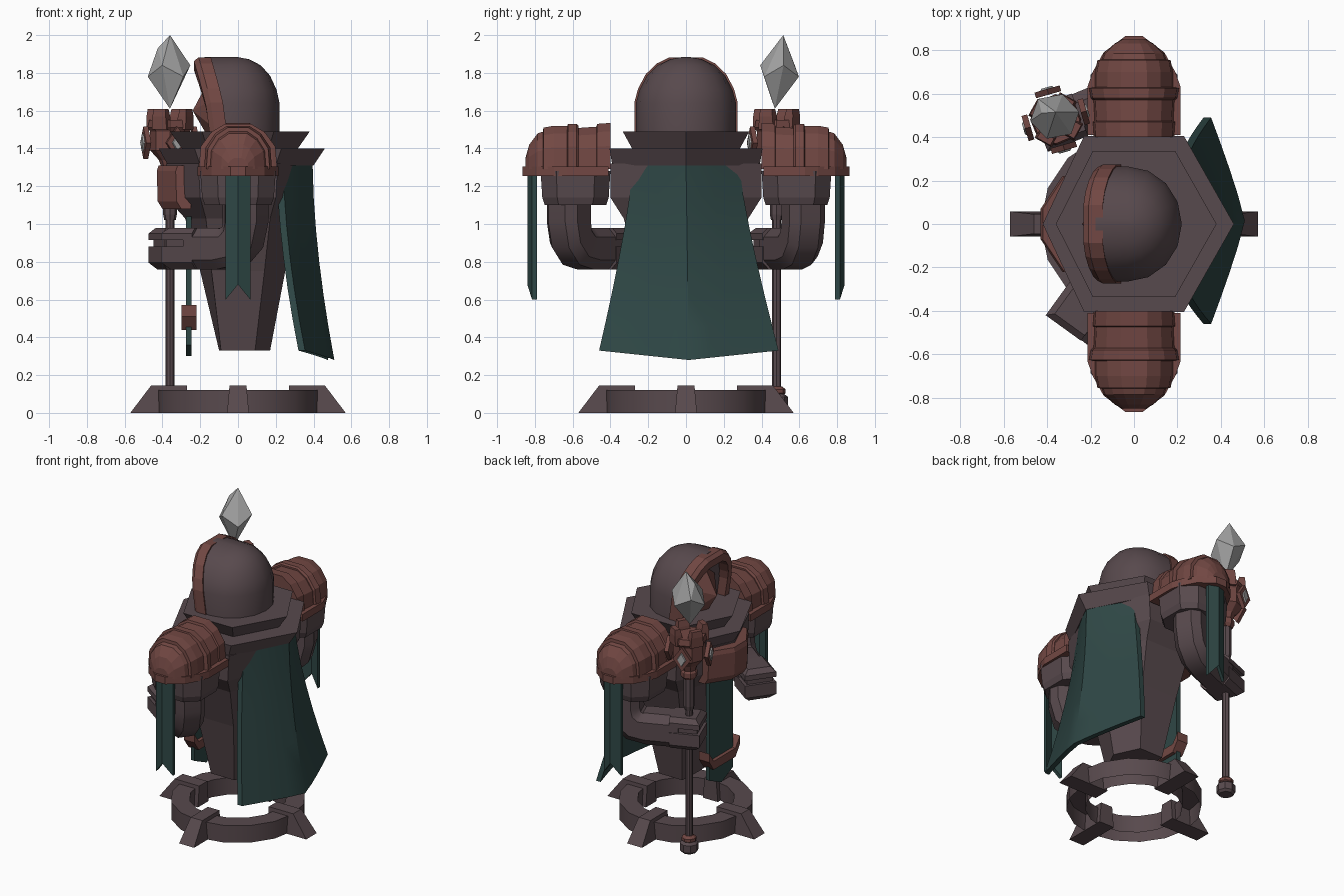
import bpy, bmesh, math
from mathutils import Vector, Matrix

if "Cube" in bpy.data.objects:
    bpy.data.objects.remove(bpy.data.objects["Cube"])


def material(name, col):
    m = bpy.data.materials.new(name)
    m.diffuse_color = (*col, 1)
    m.use_nodes = True
    m.node_tree.nodes["Principled BSDF"].inputs["Base Color"].default_value = m.diffuse_color
    return m


STONE = material("dark stone", (0.097, 0.067, 0.074))
RED = material("red brown armour", (0.168, 0.064, 0.056))
TEAL = material("dark teal cloth", (0.028, 0.063, 0.060))
GREY = material("grey crystal", (0.37, 0.37, 0.37))


def finish(name, bm, mat, smooth=None):
    bmesh.ops.recalc_face_normals(bm, faces=bm.faces)
    me = bpy.data.meshes.new(name)
    bm.to_mesh(me)
    bm.free()
    me.materials.append(mat)
    ob = bpy.data.objects.new(name, me)
    bpy.context.collection.objects.link(ob)
    if smooth:
        bpy.ops.object.select_all(action='DESELECT')
        ob.select_set(True)
        bpy.context.view_layer.objects.active = ob
        bpy.ops.object.shade_smooth_by_angle(angle=math.radians(smooth))
    return ob


def loft(name, rings, mat, loop=False, smooth=None, skip=()):
    """Skin closed cross-sections; loop joins the last to the first, skip leaves sides open."""
    bm = bmesh.new()
    vs = [[bm.verts.new(p) for p in r] for r in rings]
    n = len(rings[0])
    pairs = list(zip(vs, vs[1:])) + ([(vs[-1], vs[0])] if loop else [])
    for a, b in pairs:
        for i in range(n):
            if i not in skip:
                bm.faces.new((a[i], a[(i + 1) % n], b[(i + 1) % n], b[i]))
    if not loop:
        bm.faces.new(vs[0])
        bm.faces.new(vs[-1])
    return finish(name, bm, mat, smooth)


def hull(name, pts, mat):
    bm = bmesh.new()
    for p in pts:
        bm.verts.new(p)
    bmesh.ops.convex_hull(bm, input=bm.verts)
    return finish(name, bm, mat)


def lathe(name, x, y, prof, mat, n=8):
    return loft(name, [[(x + r * math.cos(2 * math.pi * i / n), y + r * math.sin(2 * math.pi * i / n), z)
                        for i in range(n)] for r, z in prof], mat)


# Base ring, open underneath, with four wedge feet
prof = [(0.31, 0), (0.43, 0), (0.43, 0.12), (0.31, 0.12)]
loft("base_ring", [[(r * math.cos(a), r * math.sin(a), z) for r, z in prof]
                   for a in (2 * math.pi * i / 16 for i in range(16))], STONE, loop=True, smooth=30, skip=(0,))
for k in range(4):
    rot = Matrix.Rotation(k * math.pi / 2, 3, 'Z')
    foot = [(0.27, 0), (0.57, 0), (0.46, 0.145), (0.27, 0.145)]
    loft("base_foot", [[rot @ Vector((r, s * (0.058 if z == 0 else 0.045), z)) for r, z in foot]
                       for s in (-1, 1)], STONE)


# Hexagonal robe and collar tiers
def hexa(back, front, side, half, z):
    return [(back, 0, z), (side, half, z), (-side, half, z),
            (-front, 0, z), (-side, -half, z), (side, -half, z)]


loft("robe", [hexa(0.17, 0.10, 0.09, 0.17, 0.33), hexa(0.25, 0.20, 0.14, 0.25, 0.75),
              hexa(0.29, 0.28, 0.17, 0.33, 1.03), hexa(0.34, 0.38, 0.20, 0.40, 1.14),
              hexa(0.37, 0.38, 0.21, 0.40, 1.32)], STONE)
loft("lower_collar", [hexa(0.40, 0.37, 0.20, 0.39, 1.31), hexa(0.46, 0.42, 0.23, 0.405, 1.40)], STONE)
loft("upper_collar", [hexa(0.31, 0.29, 0.16, 0.28, 1.39), hexa(0.38, 0.36, 0.19, 0.335, 1.49)], STONE)

# Chest plate
loft("chest_plate", [[(x, -0.07, z), (x, 0.07, z), (x + 0.1, 0.22, z), (-0.25, 0.22, z),
                      (-0.25, -0.22, z), (x + 0.1, -0.22, z)]
                     for z, x in ((1.08, -0.40), (1.12, -0.425), (1.28, -0.43), (1.31, -0.42))], RED)

# Hood: round at the back, straight towards the opening
dome = [(1.0, 1.46), (1.0, 1.64), (0.93, 1.71), (0.78, 1.785), (0.57, 1.84), (0.32, 1.872), (0.06, 1.885)]


def open_x(z):
    return -0.085 - max(0, z - 1.5) ** 1.3 * 0.32


rings = []
for f, z in dome:
    arc = [(-0.03 + 0.25 * f ** 0.9 * math.cos(a), 0.265 * f * math.sin(a), z)
           for a in (math.pi * (i / 8 - 0.5) for i in range(9))]
    rings.append(arc + [(open_x(z), 0.265 * f, z), (open_x(z), -0.265 * f, z)])
loft("hood", rings, STONE, smooth=40)
arch = [(0.265 * f, z) for f, z in dome[:-1]]
arch = [(-y, z) for y, z in arch] + arch[::-1]
rim = []
for y, z in arch:
    x, zi, zo = open_x(z), 1.46 + (z - 1.46) * 0.86, 1.46 + (z - 1.46) * 1.025
    rim.append([(x - 0.06, y * 0.98, zo - 0.02), (x - 0.035, y * 1.03, zo), (x + 0.03, y * 1.03, zo),
                (x + 0.03, y * 0.82, zi), (x - 0.06, y * 0.82, zi)])
loft("hood_rim", rim, RED)
hull("face_mask", [(-0.24, 0, 1.60), (-0.15, 0, 1.77), (-0.10, 0.17, 1.68), (-0.10, -0.17, 1.68),
                   (-0.08, 0.2, 1.47), (-0.08, -0.2, 1.47), (-0.17, 0, 1.48)], RED)

# Cape: a folded sheet with thickness, widening downwards
rows = []
for j in range(7):
    t = j / 6
    row = []
    for i in range(9):
        s = i / 4 - 1
        row.append(Vector((0.395 + 0.115 * t ** 1.7 - 0.155 * abs(s) ** 1.15,
                           s * (0.28 + 0.195 * t ** 1.25) + 0.015 * t,
                           1.315 + t * (-1.035 + 0.05 * abs(s)))))
    rows.append(row + [p - Vector((0.035, 0, 0)) for p in row[::-1]])
loft("cape", rows, TEAL, smooth=30)

# Front tabard with clasp
loft("tabard", [[(x, -0.13, 0.36), (x, 0, 0.30), (x, 0.13, 0.36), (x, 0.13, 1.04), (x, -0.13, 1.04)]
                for x in (-0.275, -0.245)], TEAL)
loft("tabard_clasp", [[(x, y, z + dz) for x, z in ((-0.30, 0.44), (-0.22, 0.44), (-0.22, 0.50), (-0.30, 0.50))]
                      for y, dz in ((-0.17, 0.07), (-0.12, 0), (0.12, 0), (0.17, 0.07))], RED)

# Shoulders, armour and arms
octa = [(1, 0.55), (0.55, 1), (-0.55, 1), (-1, 0.55), (-1, -0.55), (-0.55, -1), (0.55, -1), (1, -0.55)]


def plate(s, stations):
    """Overlapping dome plate: stations are (y, half width, top z)."""
    loft("shoulder_plate", [[(w * cx, s * y, 1.29 + (top - 1.29) * cz) for cx, cz in
                             ((1, 0), (0.95, 0.5), (0.68, 0.82), (0.33, 1), (-0.33, 1),
                              (-0.68, 0.82), (-0.95, 0.5), (-1, 0))] for y, w, top in stations], RED)


def arm(s, end):
    end = Vector((*end, 0.87))
    d = Vector((end.x - 0.05, end.y - s * 0.62, 0)).normalized()
    side = Vector((0, 0, 1)).cross(d)
    top = Vector((0.04, s * 0.62, 1.22))
    low = Vector((0.04, s * 0.62, 0.87))
    path = [(top, 90), (low + Vector((0, 0, 0.14)), 90), (low + d * 0.02 + Vector((0, 0, 0.06)), 60),
            (low + d * 0.075 + Vector((0, 0, 0.01)), 30), (low + d * 0.15, 0), (end - d * 0.14, 0)]
    secs = []
    for p, a in path:
        a = math.radians(a)
        up = d * math.sin(a) + Vector((0, 0, math.cos(a)))
        secs.append([p + side * 0.1 * u + up * 0.11 * v for u, v in octa])
    loft("arm", secs, STONE, smooth=35)
    # Closed hand: two bevelled halves with a slit between, on a smaller core
    for z0, z1, n, b in ((0.76, 0.88, 0, (0.035, 0)), (0.915, 0.98, 0, (0, 0.03)), (0.86, 0.93, 0.02, (0, 0))):
        c = end - d * 0.2
        levels = [(z0, b[0]), (z0 + b[0], 0), (z1 - b[1], 0), (z1, b[1])]
        hull("hand", [(c + d * (0.2 - n - e if u else 0) + side * v * (0.105 - n - e)).xy.to_3d()
                      + Vector((0, 0, z)) for z, e in levels for u in (0, 1) for v in (-1, 1)], STONE)


for s in (-1, 1):
    loft("shoulder_sleeve", [[(x * w, s * (0.585 + 0.185 * y * w), z) for x, y in
                              [(0.2 * u, v) for u, v in octa]]
                             for z, w in ((1.10, 0.88), (1.14, 0.95), (1.28, 1.0))], STONE)
    plate(s, [(0.40, 0.185, 1.535), (0.47, 0.19, 1.53), (0.475, 0.182, 1.515), (0.62, 0.19, 1.505)])
    plate(s, [(0.57, 0.19, 1.52), (0.58, 0.20, 1.53), (0.625, 0.208, 1.53), (0.63, 0.19, 1.51)])
    plate(s, [(0.60, 0.18, 1.52), (0.70, 0.18, 1.52), (0.755, 0.168, 1.51), (0.757, 0.15, 1.49)])
    plate(s, [(0.72, 0.16, 1.50), (0.785, 0.14, 1.48), (0.83, 0.09, 1.42), (0.85, 0.055, 1.35)])
    outline = [(0.215, 0.41), (0.215, 0.63), (0.19, 0.70), (0.14, 0.79), (0.04, 0.865)]
    outline += [(-x, y) for x, y in outline[::-1]]
    loft("shoulder_rim", [[(x, s * y, z) for x, y in outline] for z in (1.255, 1.305)], RED)
    # Hanging swallowtail ribbon, folded along its middle
    for m in (-1, 1):
        loft("ribbon", [[(0, s * y, 0.68), (m * 0.065, s * (y - 0.025), 0.60),
                         (m * 0.065, s * (y - 0.025), 1.27), (0, s * y, 1.27)] for y in (0.815, 0.84)], TEAL)
arm(-1, (-0.345, -0.335))
arm(1, (-0.435, 0.43))

# Staff
X, Y = -0.36, 0.48
lathe("staff_foot", X, Y, [(0.045, 0.02), (0.06, 0.035), (0.06, 0.085), (0.04, 0.10)], STONE)
lathe("staff_foot_band", X, Y, [(0.035, 0.095), (0.048, 0.105), (0.048, 0.125), (0.028, 0.14)], RED)
lathe("staff_shaft", X, Y, [(0.024, 0.1), (0.024, 1.36)], STONE)
lathe("staff_grip", X, Y, [(0.03, 1.02), (0.036, 1.05), (0.036, 1.24), (0.03, 1.26)], STONE)
lathe("staff_band", X, Y, [(0.04, 1.24), (0.055, 1.26), (0.055, 1.29), (0.04, 1.31)], RED)
lathe("staff_head", X, Y, [(0.045, 1.30), (0.06, 1.34), (0.105, 1.39), (0.105, 1.49), (0.118, 1.51), (0.11, 1.55)], RED)
for k in range(4):
    a = math.radians(16 + 90 * k)
    rot = Matrix.Translation((X, Y, 0)) @ Matrix.Rotation(a, 4, 'Z')

    def diamond(r, w, h):
        return [rot @ Vector((r, y, 1.43 + z)) for y, z in ((w, 0), (0, h), (-w, 0), (0, -h))]
    loft("head_diamond", [diamond(0.12, 0.06, 0.085), diamond(0.147, 0.06, 0.085)], RED)
    loft("head_gem", [diamond(0.14, 0.035, 0.055), diamond(0.155, 0.026, 0.044)], GREY)
    turn = rot @ Matrix.Rotation(math.pi / 4, 4, 'Z')
    loft("head_prong", [[turn @ Vector((r, y, z)) for r, y in ((r0, -w), (r1, -w), (r1, w), (r0, w))]
                        for z, r0, r1, w in ((1.50, 0.06, 0.118, 0.045), (1.57, 0.07, 0.12, 0.04),
                                             (1.61, 0.08, 0.115, 0.035))], RED)

# Faceted crystal floating above the staff
pts = [(X, Y + 0.035, 2.0), (X, Y - 0.01, 1.61), (X - 0.065, Y + 0.03, 1.93)]
pts += [(X - 0.005 + 0.115 * math.cos(a), Y + 0.015 + 0.108 * math.sin(a), 1.81 + 0.03 * (-1) ** i)
        for i, a in enumerate(math.pi / 3 * i + 0.2 for i in range(6))]
hull("crystal", pts, GREY)
